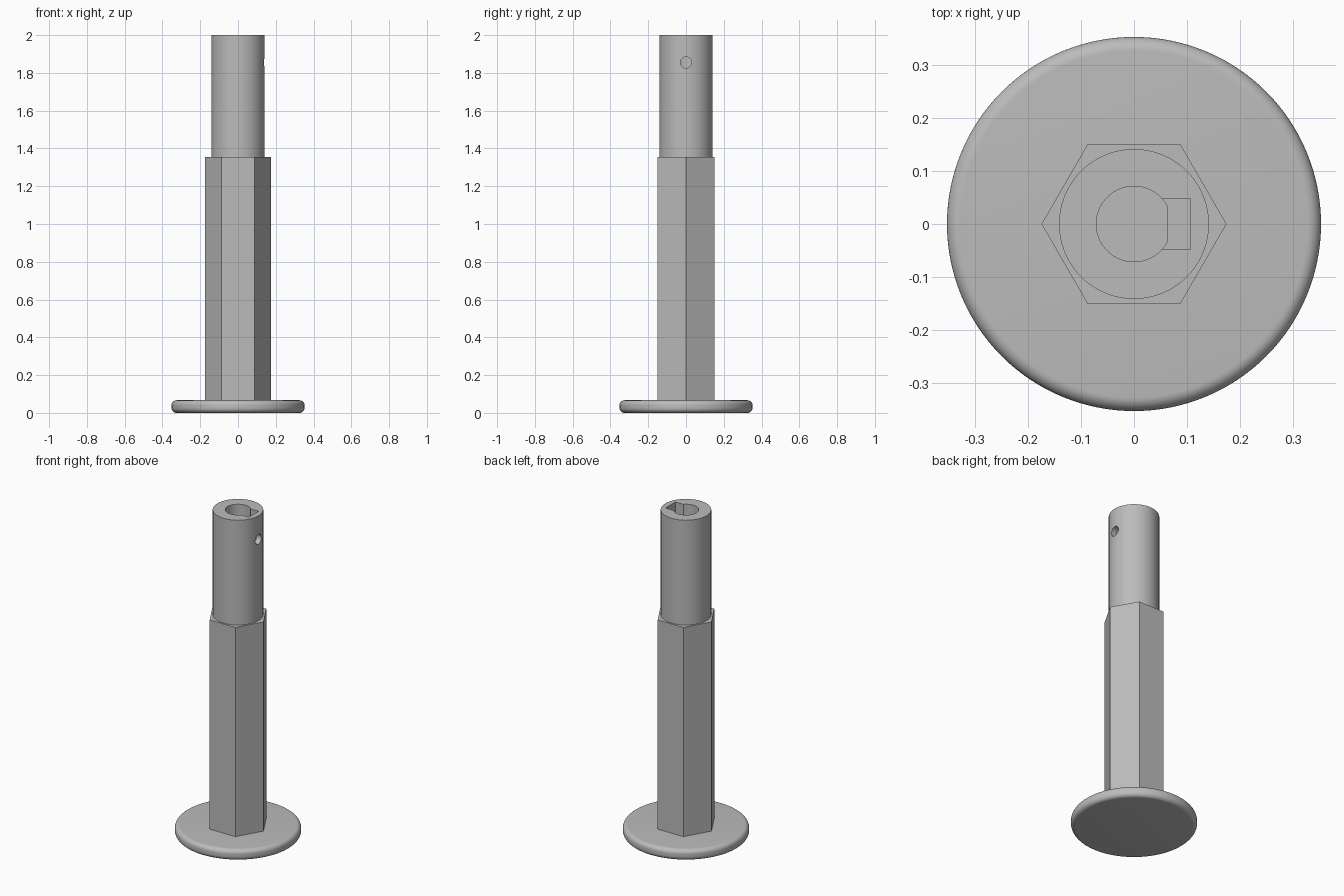
import bpy
import bmesh
from math import cos, sin, pi, acos, radians

cube = bpy.data.objects.get("Cube")
if cube:
    bpy.data.objects.remove(cube, do_unlink=True)

grey = bpy.data.materials.new("plain grey")
grey.use_nodes = True
colour = (0.5, 0.5, 0.5, 1)
grey.diffuse_color = colour
grey.node_tree.nodes["Principled BSDF"].inputs["Base Color"].default_value = colour


def prism(name, outline, z0, z1):
    """Extrude a flat outline from z0 up to z1."""
    bm = bmesh.new()
    face = bm.faces.new([bm.verts.new((x, y, z0)) for x, y in outline])
    top = bmesh.ops.extrude_face_region(bm, geom=[face])["geom"]
    for v in top:
        if isinstance(v, bmesh.types.BMVert):
            v.co.z = z1
    bmesh.ops.recalc_face_normals(bm, faces=bm.faces)
    mesh = bpy.data.meshes.new(name)
    bm.to_mesh(mesh)
    bm.free()
    mesh.materials.append(grey)
    obj = bpy.data.objects.new(name, mesh)
    bpy.context.collection.objects.link(obj)
    return obj


def arc(radius, count, start=0.0, end=2 * pi, closed=True):
    """Points along an arc; a closed ring leaves out the repeated end point."""
    steps = count if closed else count - 1
    return [(radius * cos(start + (end - start) * i / steps),
             radius * sin(start + (end - start) * i / steps)) for i in range(count)]


def activate(obj):
    bpy.ops.object.select_all(action="DESELECT")
    obj.select_set(True)
    bpy.context.view_layer.objects.active = obj


def cut(obj, cutter):
    mod = obj.modifiers.new("cut", "BOOLEAN")
    mod.operation = "DIFFERENCE"
    mod.solver = "EXACT"
    mod.object = cutter
    activate(obj)
    bpy.ops.object.modifier_apply(modifier=mod.name)
    bpy.data.objects.remove(cutter, do_unlink=True)


def smooth(obj):
    activate(obj)
    bpy.ops.object.shade_smooth_by_angle(angle=radians(30))


BASE_TOP, HEX_TOP, TOP = 0.067, 1.355, 2.0

# Round foot with softened rims
foot = prism("base_disc", arc(0.352, 128), 0, BASE_TOP)
bevel = foot.modifiers.new("rounded rim", "BEVEL")
bevel.width = 0.026
bevel.segments = 8
bevel.limit_method = "ANGLE"
bevel.angle_limit = radians(45)
activate(foot)
bpy.ops.object.modifier_apply(modifier=bevel.name)
smooth(foot)

# Hexagonal shaft
prism("hex_shaft", arc(0.174, 6), BASE_TOP, HEX_TOP)

# Round upper sleeve
sleeve = prism("upper_sleeve", arc(0.141, 96), HEX_TOP, TOP)

# D-shaped bore, flat on the +x side
bore_r, flat_x = 0.071, 0.063
a = acos(flat_x / bore_r)
cut(sleeve, prism("bore_cutter", arc(bore_r, 64, a, 2 * pi - a, False), 1.5, TOP + 0.1))

# Square nut slot open to the top
slot = [(0.03, -0.048), (0.106, -0.048), (0.106, 0.048), (0.03, 0.048)]
cut(sleeve, prism("slot_cutter", slot, 1.8, TOP + 0.1))

# Set screw hole through the +x wall
screw = prism("screw_cutter", arc(0.03, 32), 0.04, 0.2)
screw.rotation_euler.y = pi / 2
screw.location.z = 1.855
cut(sleeve, screw)
smooth(sleeve)
